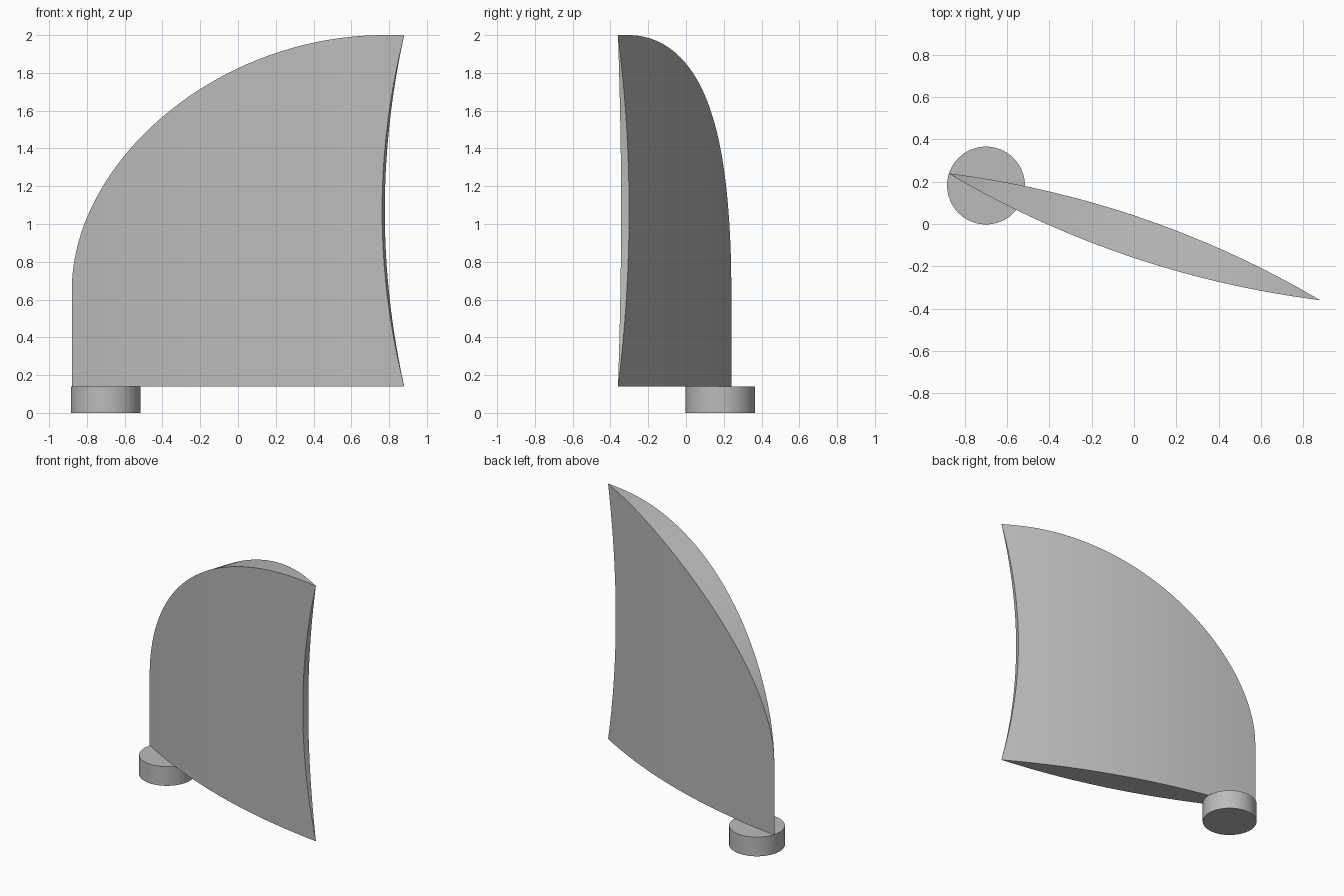
import bpy, bmesh, math
from mathutils import Vector

cube = bpy.data.objects.get("Cube")
if cube:
    bpy.data.objects.remove(cube, do_unlink=True)

grey = bpy.data.materials.new("plain_grey")
grey.use_nodes = True
colour = (0.5, 0.5, 0.5, 1)
grey.diffuse_color = colour
grey.node_tree.nodes["Principled BSDF"].inputs["Base Color"].default_value = colour

FOOT, TOP = 0.14, 2.0              # height range of the blade
HALF = 0.88                        # half width along x
AXIS = Vector((HALF, -0.30))       # half chord in plan
MIDDLE = Vector((0, -0.06))        # chord centre in plan
THICK = 0.095                      # half thickness
NORMAL = Vector((-AXIS.y, AXIS.x)).normalized()
SEGMENTS, ROWS = 40, 48


def finish(name, bm):
    bmesh.ops.recalc_face_normals(bm, faces=bm.faces)
    mesh = bpy.data.meshes.new(name)
    bm.to_mesh(mesh)
    bm.free()
    obj = bpy.data.objects.new(name, mesh)
    bpy.context.collection.objects.link(obj)
    mesh.materials.append(grey)
    bpy.ops.object.select_all(action='DESELECT')
    obj.select_set(True)
    bpy.context.view_layer.objects.active = obj
    bpy.ops.object.shade_smooth_by_angle(angle=math.radians(30))
    return obj


def bezier(a, b, c, d, t):
    s = 1 - t
    return a * s**3 + 3 * b * s * s * t + 3 * c * s * t * t + d * t**3


def trailing(z):
    """Concave rear edge."""
    k = (z - (FOOT + TOP) / 2) / ((TOP - FOOT) / 2)
    return 0.77 + (HALF - 0.77) * k * k


def lens_point(x, side, z):
    """Point on one cheek of the lens-shaped section."""
    s = x / HALF
    p = MIDDLE + AXIS * s + NORMAL * side * THICK * (1 - s * s)
    return (p.x, p.y, z)


# Leading edge: straight upright, then a sweep up to the flat tip
leading = [(-HALF, FOOT + (0.65 - FOOT) * i / 12) for i in range(12)]
leading += [(bezier(-HALF, -HALF, -0.05, 0.78, i / ROWS),
             bezier(0.65, 1.325, TOP, TOP, i / ROWS)) for i in range(ROWS + 1)]

# Blade lofted from lens sections
bm = bmesh.new()
rings = []
for start, z in leading:
    end = trailing(z)
    xs = [start + (end - start) * i / SEGMENTS for i in range(SEGMENTS + 1)]
    ring = [lens_point(x, -1, z) for x in xs]
    ring += [lens_point(x, 1, z) for x in reversed(xs)]
    rings.append([bm.verts.new(p) for p in ring])
count = len(rings[0])
for low, high in zip(rings, rings[1:]):
    for i in range(count):
        j = (i + 1) % count
        bm.faces.new((low[i], low[j], high[j], high[i]))
bm.faces.new(rings[0])
bm.faces.new(rings[-1])
bmesh.ops.remove_doubles(bm, verts=bm.verts, dist=0.00001)
finish("blade", bm)

# Round foot under the leading edge
bm = bmesh.new()
bmesh.ops.create_cone(bm, cap_ends=True, segments=64, radius1=0.184,
                      radius2=0.184, depth=FOOT)
foot = finish("round_foot", bm)
foot.location = (-0.7, 0.182, FOOT / 2)
